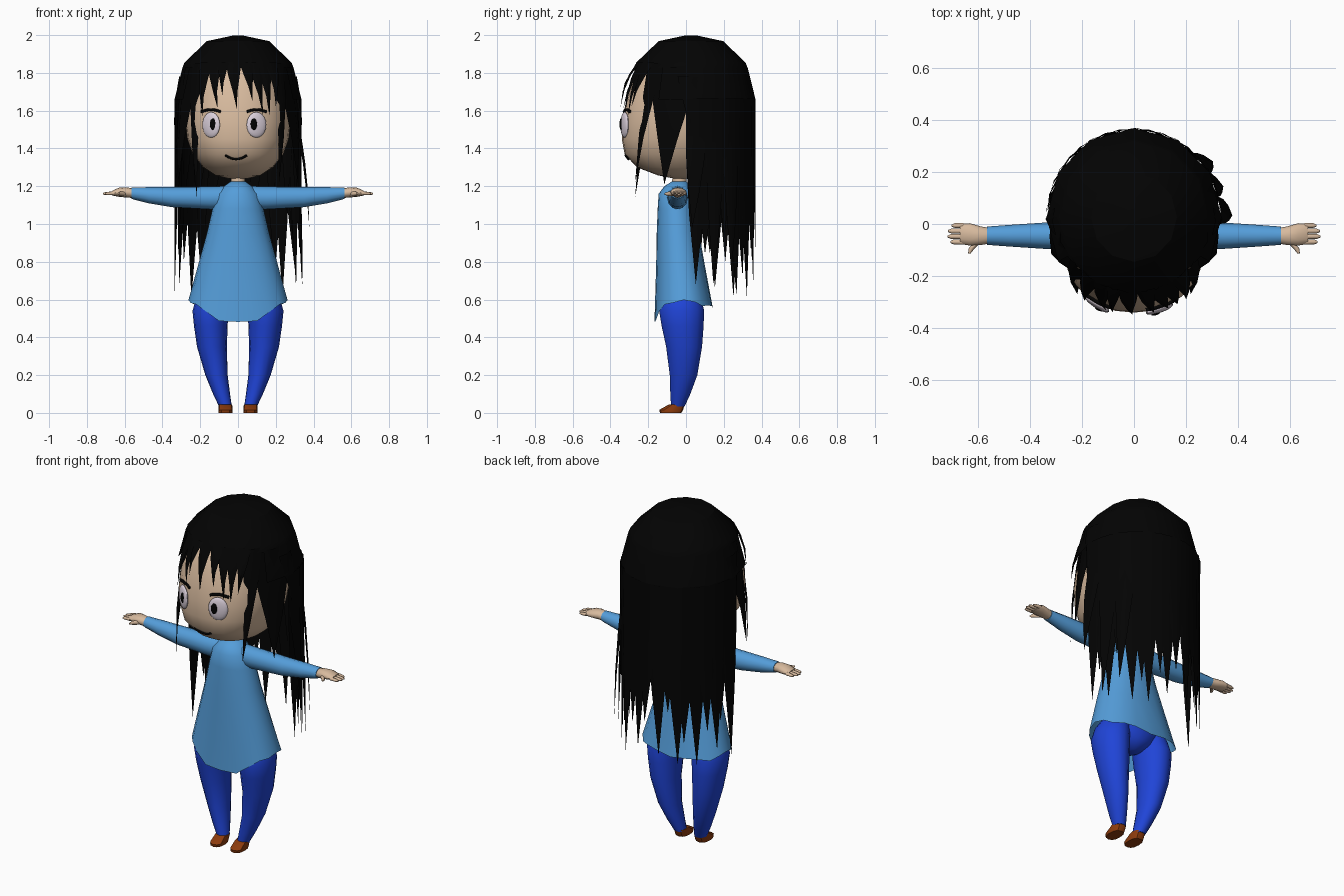
import bpy, bmesh, random
from math import sin, cos, pi, radians, copysign
from mathutils import Vector

if "Cube" in bpy.data.objects:
    bpy.data.objects.remove(bpy.data.objects["Cube"])

random.seed(4)


def material(name, rgb):
    m = bpy.data.materials.new(name)
    m.diffuse_color = (*rgb, 1)
    m.use_nodes = True
    m.node_tree.nodes["Principled BSDF"].inputs["Base Color"].default_value = m.diffuse_color
    return m


SKIN = material("skin", (0.68, 0.49, 0.34))
HAIR = material("black hair", (0.001, 0.001, 0.001))
SHIRT = material("sky blue cloth", (0.09, 0.34, 0.70))
TROUSERS = material("royal blue cloth", (0.014, 0.058, 0.68))
SHOE = material("brown leather", (0.27, 0.045, 0.004))
WHITE = material("eye white", (0.72, 0.64, 0.72))
INK = material("black ink", (0.001, 0.001, 0.001))


def finish(bm, name, mat, angle=50):
    bmesh.ops.recalc_face_normals(bm, faces=bm.faces)
    me = bpy.data.meshes.new(name)
    bm.to_mesh(me)
    bm.free()
    ob = bpy.data.objects.new(name, me)
    bpy.context.collection.objects.link(ob)
    me.materials.append(mat)
    bpy.ops.object.select_all(action='DESELECT')
    bpy.context.view_layer.objects.active = ob
    ob.select_set(True)
    bpy.ops.object.shade_smooth_by_angle(angle=radians(angle))
    return ob


def skin_rings(bm, rings, caps=(True, True)):
    """Bridge a list of equal-length point loops."""
    loops = [[bm.verts.new(p) for p in r] for r in rings]
    n = len(loops[0])
    for a, b in zip(loops, loops[1:]):
        for i in range(n):
            bm.faces.new((a[i], a[(i + 1) % n], b[(i + 1) % n], b[i]))
    for use, loop in zip(caps, (loops[0], loops[-1])):
        if use:
            bm.faces.new(loop)


def ring_z(z, rx, yf, yb, cx=0, n=20, p=1.0):
    """Horizontal oval; angle 0 faces the front."""
    pw = lambda v: copysign(abs(v) ** p, v)
    cy, ry = (yf + yb) / 2, (yb - yf) / 2
    return [Vector((cx + rx * pw(sin(2 * pi * i / n)), cy - ry * pw(cos(2 * pi * i / n)), z))
            for i in range(n)]


def ring_x(x, cy, ry, cz, rz, n=12):
    return [Vector((x, cy + ry * cos(2 * pi * i / n), cz + rz * sin(2 * pi * i / n)))
            for i in range(n)]


def mirror(ob):
    ob.modifiers.new("mirror", 'MIRROR')


# Head and neck
bm = bmesh.new()
skin_rings(bm, [ring_z(*r, p=0.88, n=28) for r in (
    (1.24, .05, -.06, .06), (1.258, .12, -.15, .10), (1.30, .185, -.26, .17),
    (1.37, .24, -.325, .22), (1.45, .268, -.34, .25), (1.54, .278, -.337, .27),
    (1.63, .272, -.322, .27), (1.72, .25, -.295, .26), (1.80, .215, -.258, .24),
    (1.88, .14, -.16, .17), (1.92, .05, -.05, .07))])
head = finish(bm, "head", SKIN)
bm = bmesh.new()
skin_rings(bm, [ring_z(1.15, .045, -.08, .01, n=14), ring_z(1.27, .035, -.07, 0, n=14)])
finish(bm, "neck", SKIN)

# Tunic with a pointed open hem
bm = bmesh.new()
rings = [ring_z(*r[:4], p=r[4]) for r in (
    (1.228, .035, -.07, .0, 1), (1.20, .075, -.115, .025, 1), (1.16, .112, -.145, .04, 1),
    (1.08, .135, -.15, .05, 1), (.95, .165, -.155, .07, .97), (.78, .212, -.158, .10, .92))]
hem = ring_z(.6, .262, -.167, .143, p=.82)
for i, p in enumerate(hem):
    c = cos(2 * pi * i / 20)
    p.z = .598 - .116 * max(0, c) ** 3 - .035 * max(0, -c) - (.012 if i % 3 == 1 else 0)
skin_rings(bm, rings + [hem], (True, False))
finish(bm, "tunic", SHIRT)

# Sleeves
bm = bmesh.new()
skin_rings(bm, [ring_x(*r) for r in (
    (.03, -.045, .055, 1.14, .062), (.15, -.045, .055, 1.138, .06), (.35, -.045, .05, 1.142, .053),
    (.47, -.045, .042, 1.152, .043), (.565, -.045, .035, 1.163, .03))])
mirror(finish(bm, "sleeves", SHIRT))

# Hands with four fingers and a thumb
bm = bmesh.new()
skin_rings(bm, [ring_x(*r) for r in (
    (.555, -.045, .03, 1.163, .025), (.59, -.045, .036, 1.167, .027),
    (.63, -.04, .043, 1.168, .024), (.668, -.038, .038, 1.163, .012))])
for k, tip in enumerate((.705, .715, .714, .70)):
    y = -.069 + .021 * k
    skin_rings(bm, [ring_x(.655, y, .0105, 1.163, .010, 8), ring_x(tip - .012, y, .009, 1.161, .008, 8),
                    ring_x(tip, y, .004, 1.16, .004, 8)])
thumb = [((.592, -.065), .013), ((.622, -.092), .012), ((.632, -.113), .005)]
skin_rings(bm, [[Vector((x + r * cos(a * pi / 4), y, 1.16 + r * sin(a * pi / 4))) for a in range(8)]
                for (x, y), r in thumb])
mirror(finish(bm, "hands", SKIN))

# Trousers
bm = bmesh.new()
skin_rings(bm, [ring_z(z, rx, cy - ry, cy + ry, cx, 16) for z, cx, rx, cy, ry in (
    (.68, .10, .07, -.025, .08), (.60, .135, .088, -.025, .108), (.54, .146, .095, -.023, .119),
    (.46, .144, .089, -.018, .111), (.35, .138, .079, -.01, .095), (.20, .114, .059, -.013, .073),
    (.10, .087, .045, -.03, .053), (.035, .067, .034, -.043, .036))])
mirror(finish(bm, "trouser_legs", TROUSERS))
bm = bmesh.new()
skin_rings(bm, [ring_z(*r) for r in ((.51, .03, -.06, .02), (.55, .10, -.12, .075),
                                     (.62, .18, -.13, .09), (.75, .15, -.11, .06))])
finish(bm, "trouser_seat", TROUSERS)

# Shoes
bm = bmesh.new()
skin_rings(bm, [ring_z(*r, cx=.066, n=12, p=.8) for r in (
    (0, .036, -.138, -.025), (.016, .038, -.142, -.015), (.045, .035, -.09, -.008))])
mirror(finish(bm, "shoes", SHOE, 35))

# Hair cap: faceted dome, open over the forehead
CY = .02
bm = bmesh.new()
rings = [ring_z(z, r, CY - r, CY + r + .012, n=12) for z, r in
         ((1.997, .03), (1.968, .165), (1.855, .283), (1.825, .295), (1.66, .336))]
skin_rings(bm, rings, (True, False))
low = [f for f in bm.faces if f.calc_center_median().z < 1.78 and f.calc_center_median().y < -.15]
bmesh.ops.delete(bm, geom=low, context='FACES')
finish(bm, "hair_cap", HAIR, 30)


def strand(bm, a0, a1, z0, z1, w, r0, r1, full=.8):
    """Tapered ribbon hanging round the head, from angle a0 to a1 (degrees)."""
    prev = None
    for t, k, s in ((0, 1, 0), (.3, .5 + full / 2, .5), (.62, full * .72, .85), (1, 0, 1)):
        a, r = radians(a0 + (a1 - a0) * t), r0 + (r1 - r0) * s
        z = z0 + (z1 - z0) * t
        row = []
        for o in ((-1, 0, 1) if k else (0,)):
            b = a + o * k * w / 2 / r
            rr = r - .006 * abs(o)
            row.append(bm.verts.new((rr * sin(b), CY - rr * cos(b), z)))
        if prev:
            for i in range(2):
                bm.faces.new((prev[i], prev[i + 1], row[i + 1], row[i]) if len(row) == 3
                             else (prev[i], prev[i + 1], row[0]))
        prev = row


# Fringe of short locks
bm = bmesh.new()
for a0, a1, z1, w in ((-37, -31, 1.57, .085), (-26, -17, 1.61, .08), (-16, -13, 1.68, .06),
                      (-5, -1, 1.61, .085), (9, 12, 1.65, .075), (18, 21, 1.58, .08),
                      (28, 27, 1.57, .085), (39, 33, 1.62, .085)):
    strand(bm, a0, a1, 1.855, z1, w, .283, .368, .42)
finish(bm, "fringe", HAIR, 30)

# Long locks framing the face and temples
bm = bmesh.new()
for s, drop in ((-1, 0), (1, .08)):
    strand(bm, s * 49, s * 37, 1.85, 1.14 + drop, .11, .286, .362, .5)
    strand(bm, s * 72, s * 67, 1.83, 1.21, .27, .294, .345, .58)
    strand(bm, s * 88, s * 90, 1.78, 1.50, .11, .312, .34, .5)
finish(bm, "side_locks", HAIR, 30)

# Long back curtain: an upper wall split into ragged locks
bm = bmesh.new()
tips = (.68, .84, .66, .92, .62, .74, .61, .80)
N = 19
for i in range(N):
    a = 97 + (263 - 97) * i / (N - 1)
    back = .336 + .012 * max(0, -cos(radians(a)))
    flare = -.003 * (i % 3)
    z1 = .62 if i == N - 1 else tips[i % 8]
    strand(bm, a, a + random.uniform(-3, 3), 1.665, z1, .125, back, back + flare, .88)
    if i % 2:
        strand(bm, a, a + 4, 1.665, 1.02 + .12 * random.random(), .12, back - .006, back - .012, .8)
# Loose locks flaring out on one side
for a, z1, r1 in ((92, .98, .378), (110, .68, .365), (126, .74, .375)):
    strand(bm, a + 4, a, 1.48, z1, .11, .335, r1, .75)
finish(bm, "back_hair", HAIR, 30)

# Facial features projected onto the face
bpy.context.view_layer.update()


def on_face(x, z, lift=0.0):
    hit, loc, nor, _ = head.ray_cast(Vector((x, -1, z)), Vector((0, 1, 0)))
    return loc + nor * lift, nor


def oval(name, x, z, rx, rz, depth, lift, mat):
    loc, nor = on_face(x, z, lift)
    bm = bmesh.new()
    bmesh.ops.create_uvsphere(bm, u_segments=20, v_segments=10, radius=1)
    bmesh.ops.scale(bm, vec=(rx, depth, rz), verts=bm.verts)
    ob = finish(bm, name, mat)
    ob.location = loc
    ob.rotation_euler = (0, 0, Vector((nor.x, nor.y)).angle_signed(Vector((0, -1))))
    return ob


def stroke(name, pts, radius):
    cu = bpy.data.curves.new(name, 'CURVE')
    cu.dimensions, cu.bevel_depth, cu.bevel_resolution = '3D', radius, 1
    cu.use_fill_caps = True
    sp = cu.splines.new('POLY')
    sp.points.add(len(pts) - 1)
    for p, (x, z) in zip(sp.points, pts):
        p.co = (*on_face(x, z, .004)[0], 1)
    ob = bpy.data.objects.new(name, cu)
    bpy.context.collection.objects.link(ob)
    cu.materials.append(INK)


for side, x, px in (("right", -.141, -.127), ("left", .097, .079)):
    oval(side + "_eye", x, 1.525, .055, .068, .016, .002, WHITE)
    oval(side + "_pupil", px, 1.528, .018, .031, .006, .016, INK)
    stroke(side + "_brow", [(x - .05 + .1 * t / 6, 1.594 + .011 * sin(pi * t / 6)) for t in range(7)], .008)
stroke("mouth", [(-.01 + .055 * t / 4, 1.346 + .02 * (t / 4) ** 2) for t in range(-4, 5)], .0065)
